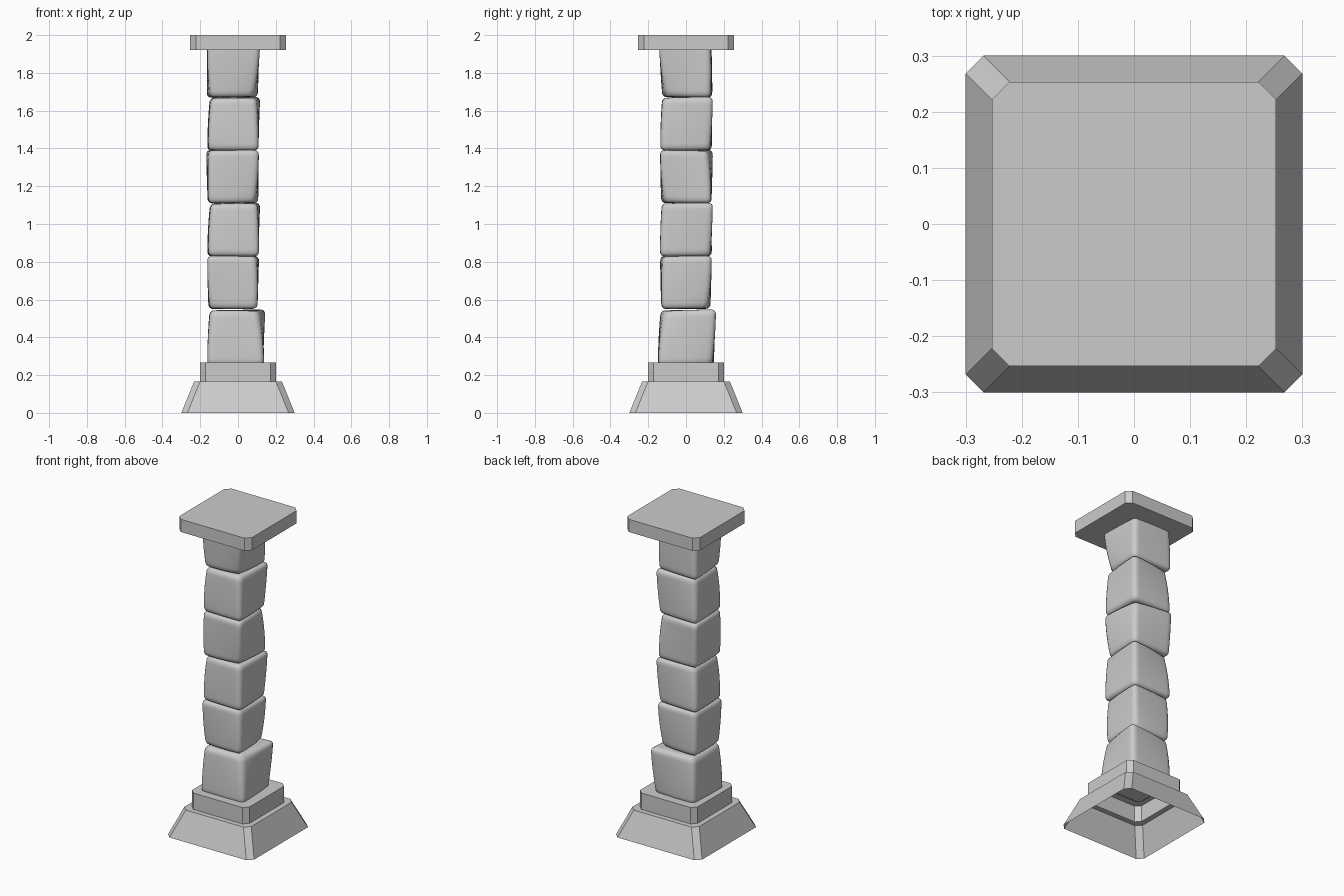
import bpy
import bmesh
from mathutils import Vector

cube = bpy.data.objects.get("Cube")
if cube:
    bpy.data.objects.remove(cube, do_unlink=True)

# Single stone colour
stone = bpy.data.materials.new("grey_stone")
stone.use_nodes = True
GREY = (0.6, 0.6, 0.6, 1)
stone.diffuse_color = GREY
bsdf = stone.node_tree.nodes["Principled BSDF"]
bsdf.inputs["Base Color"].default_value = GREY
bsdf.inputs["Roughness"].default_value = 0.8


def finish(bm, name, smooth=False):
    bmesh.ops.recalc_face_normals(bm, faces=bm.faces)
    mesh = bpy.data.meshes.new(name)
    for f in bm.faces:
        f.smooth = smooth
    bm.to_mesh(mesh)
    bm.free()
    mesh.materials.append(stone)
    ob = bpy.data.objects.new(name, mesh)
    bpy.context.collection.objects.link(ob)
    return ob


def octagon(bm, half, cut, z):
    """Square ring with chamfered corners."""
    a = half - cut
    pts = [(a, -half), (half, -a), (half, a), (a, half),
           (-a, half), (-half, a), (-half, -a), (-a, -half)]
    return [bm.verts.new((x, y, z)) for x, y in pts]


def stacked(name, levels, bottom):
    """Loft chamfered squares given as (half, cut, z)."""
    bm = bmesh.new()
    rings = [octagon(bm, *lv) for lv in levels]
    for lo, hi in zip(rings, rings[1:]):
        for i in range(8):
            j = (i + 1) % 8
            bm.faces.new((lo[i], lo[j], hi[j], hi[i]))
    bm.faces.new(rings[-1])
    if bottom:
        bm.faces.new(rings[0])
    return finish(bm, name)


# Hollow foot with a stepped plinth, and a solid top slab
stacked("foot_and_plinth", [(0.3, 0.032, 0), (0.233, 0.032, 0.165),
                            (0.2, 0.028, 0.165), (0.2, 0.028, 0.268)], False)
stacked("top_slab", [(0.253, 0.031, 1.92), (0.253, 0.031, 2)], True)

CORNERS = [(-1, -1), (1, -1), (1, 1), (-1, 1)]
ROUND = 0.16


def block(name, center, half, low, high):
    """Rounded stone whose corners are worn inward by low and high amounts."""
    bm = bmesh.new()
    bmesh.ops.create_cube(bm, size=2)
    bmesh.ops.subdivide_edges(bm, edges=bm.edges[:], cuts=15, use_grid_fill=True)
    for v in bm.verts:
        u = v.co.copy()
        # round the edges
        core = Vector([max(-1 + ROUND, min(1 - ROUND, c)) for c in u])
        off = u - core
        p = core + off.normalized() * ROUND if off.length > 0 else u
        # wear the corners
        pull = 0
        for sz, row in ((-1, low), (1, high)):
            for (sx, sy), amount in zip(CORNERS, row):
                w = (1 + sx * u.x) * (1 + sy * u.y) * (1 + sz * u.z) / 8
                pull += amount * w ** 1.5
        p.x *= 1 - pull
        p.y *= 1 - pull
        p.z *= 1 - pull * 0.3
        v.co = Vector([c + h * q for c, h, q in zip(center, half, p)])
    finish(bm, name, True)


# Column stones from the bottom up: corner wear for low and high corners
WEAR = [
    ((.05, .05, .15, .1), (.15, .25, 0, .2)),
    ((.15, .12, .22, .12), (.05, .15, .05, .15)),
    ((.1, .05, .12, .05), (.2, .12, 0, .22)),
    ((.1, .2, .08, .08), (.1, .05, .2, 0)),
    ((.1, .07, .12, .05), (.2, .15, 0, .2)),
    ((.15, .25, .1, .03), (.05, 0, .1, .08)),
]
for i, (low, high) in enumerate(WEAR):
    if i == 0:
        center, half = (-0.012, 0.003, 0.398), (0.157, 0.157, 0.15)
    else:
        center, half = (-0.026, 0, 0.41 + 0.28 * i), (0.143, 0.143, 0.143)
    block(f"column_stone_{i + 1}", center, half, low, high)
